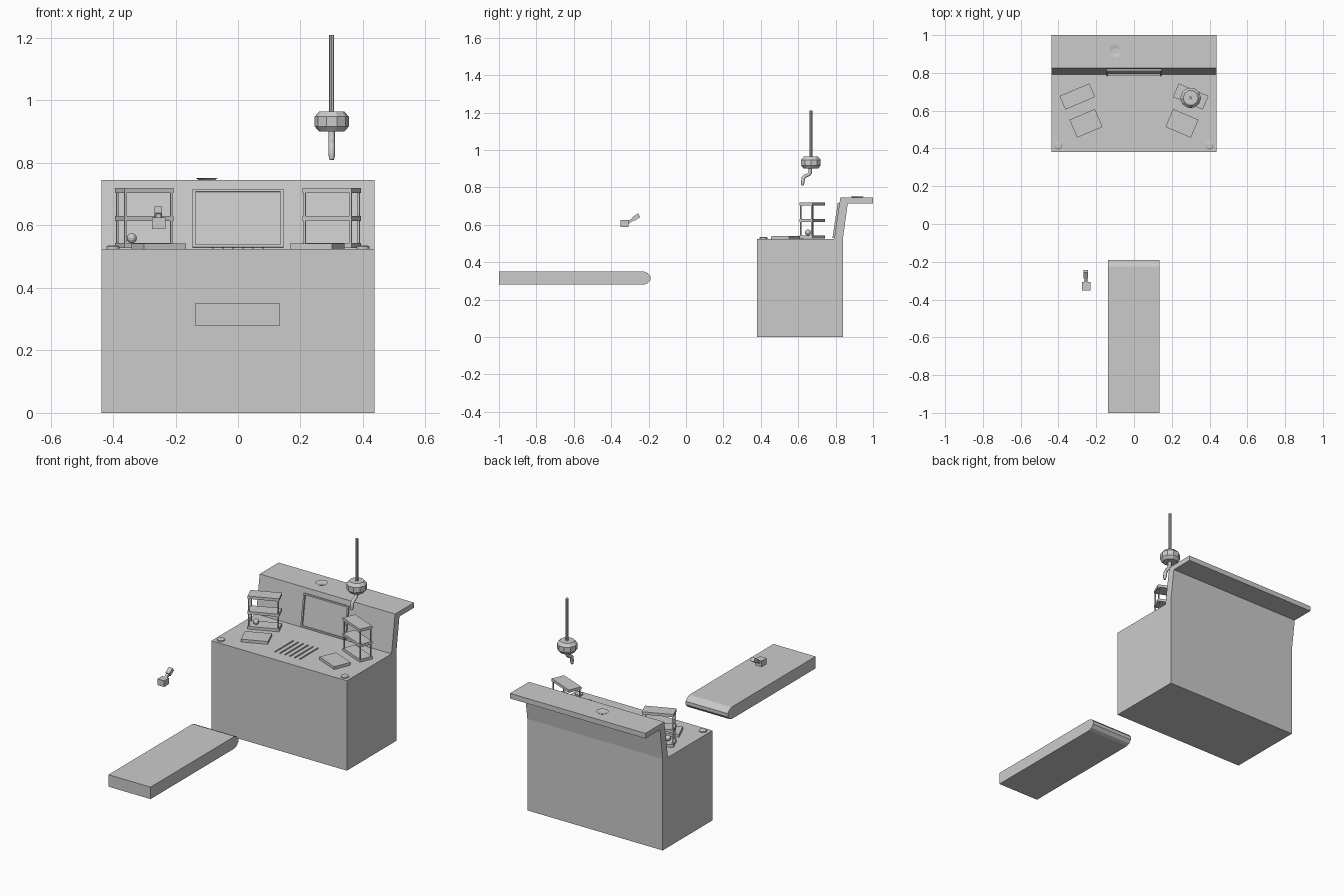
import bpy, bmesh, math
from mathutils import Vector, Matrix

if "Cube" in bpy.data.objects:
    bpy.data.objects.remove(bpy.data.objects["Cube"])


def make(name, verts, faces):
    me = bpy.data.meshes.new(name)
    me.from_pydata(verts, [], faces)
    bm = bmesh.new()
    bm.from_mesh(me)
    bmesh.ops.recalc_face_normals(bm, faces=bm.faces)
    bm.to_mesh(me)
    bm.free()
    ob = bpy.data.objects.new(name, me)
    bpy.context.collection.objects.link(ob)
    return ob


def box(name, loc, size, rot=(0, 0, 0)):
    bpy.ops.mesh.primitive_cube_add(size=1, location=loc, rotation=rot)
    ob = bpy.context.object
    ob.name, ob.scale = name, size
    return ob


def extrude_yz(name, pts, x0, x1):
    n = len(pts)
    verts = [(x, y, z) for x in (x0, x1) for y, z in pts]
    faces = [list(range(n)), list(range(n, 2 * n))]
    faces += [[i, (i + 1) % n, n + (i + 1) % n, n + i] for i in range(n)]
    return make(name, verts, faces)


def lathe(name, x, y, prof, n):
    # closed solid of revolution from (radius, z) rings
    verts = [(x + r * math.cos(2 * math.pi * k / n), y + r * math.sin(2 * math.pi * k / n), z)
             for r, z in prof for k in range(n)]
    faces = [[j * n + k, j * n + (k + 1) % n, (j + 1) * n + (k + 1) % n, (j + 1) * n + k]
             for j in range(len(prof) - 1) for k in range(n)]
    faces += [list(range(n)), [(len(prof) - 1) * n + k for k in range(n)]]
    return make(name, verts, faces)


# counter with leaning back panel and overhanging ledge
extrude_yz("counter", [(.38, 0), (.84, 0), (.84, .535), (.865, .715), (1, .715),
                       (1, .745), (.825, .745), (.792, .525), (.38, .525)], -.4375, .4375)

# floating conveyor with rounded inner end
extrude_yz("conveyor", [(-1, .28), (-.225, .28), (-.205, .288), (-.19, .305), (-.19, .325),
                        (-.205, .342), (-.225, .35), (-1, .35)], -.137, .135)

# leaning screen frame on the back panel
tilt = -math.atan2(.033, .22)
mid = Vector((0, .806, .622))
rot = Matrix.Rotation(tilt, 3, 'X')
for s in (-1, 1):
    box("screen_frame_side", mid + rot @ Vector((s * .141, 0, 0)), (.009, .018, .188), (tilt, 0, 0))
    box("screen_frame_rail", mid + rot @ Vector((0, 0, s * .090)), (.273, .018, .008), (tilt, 0, 0))

# side shelf units, flat trays and corner buttons
for s in (-1, 1):
    a = -s * math.radians(23)
    for z in (.535, .622, .712):
        box("shelf", (s * .30, .675, z), (.171, .078, .016), (0, 0, a))
    for u, v in ((.08, -.033), (.08, .033), (-.08, -.033)):
        p = Matrix.Rotation(a, 3, 'Z') @ Vector((s * u, v, 0))
        box("shelf_post", (s * .30 + p.x, .675 + p.y, .622), (.007, .007, .18), (0, 0, a))
    box("tray", (s * .254, .533, .533), (.146, .103, .017), (0, 0, a))
    lathe("button", s * .40, .415, [(.021, .52), (.021, .532), (.015, .536)], 12)

# thin bars across the worktop
for i in range(6):
    box("worktop_bar", (-.08 + .032 * i, .54, .526), (.005, .17, .008))

# small ball on the left shelf
bpy.ops.mesh.primitive_uv_sphere_add(segments=12, ring_count=8, radius=.016, location=(-.34, .652, .559))
bpy.context.object.name = "ball"

# shallow dish on the ledge
lathe("dish", -.10, .915, [(.022, .743), (.034, .751), (.028, .750), (.014, .747)], 16)

# hanging pole, faceted housing and hooked nozzle
lathe("pole", .30, .668, [(.008, .95), (.008, 1.21)], 8)
lathe("pole_housing", .30, .668, [(.04, .90), (.055, .917), (.055, .948), (.04, .965)], 10)
path = [(.665, .91), (.665, .88), (.657, .869), (.636, .860), (.627, .850), (.624, .825), (.622, .81)]
cu = bpy.data.curves.new("nozzle", 'CURVE')
cu.dimensions = '3D'
cu.bevel_depth, cu.bevel_resolution, cu.use_fill_caps = .011, 1, True
sp = cu.splines.new('POLY')
sp.points.add(len(path) - 1)
for p, (y, z) in zip(sp.points, path):
    p.co = (.30, y, z, 1)
sp.points[-1].radius = .6
bpy.context.collection.objects.link(bpy.data.objects.new("nozzle", cu))

# floating hand scanner: head, angled handle and grip
ang = math.radians(33)
box("scanner_head", (-.253, -.329, .607), (.043, .044, .036))
box("scanner_handle", (-.255, -.297, .621), (.016, .055, .014), (ang, 0, 0))
box("scanner_grip", (-.255, -.266, .641), (.025, .038, .022), (ang, 0, 0))
